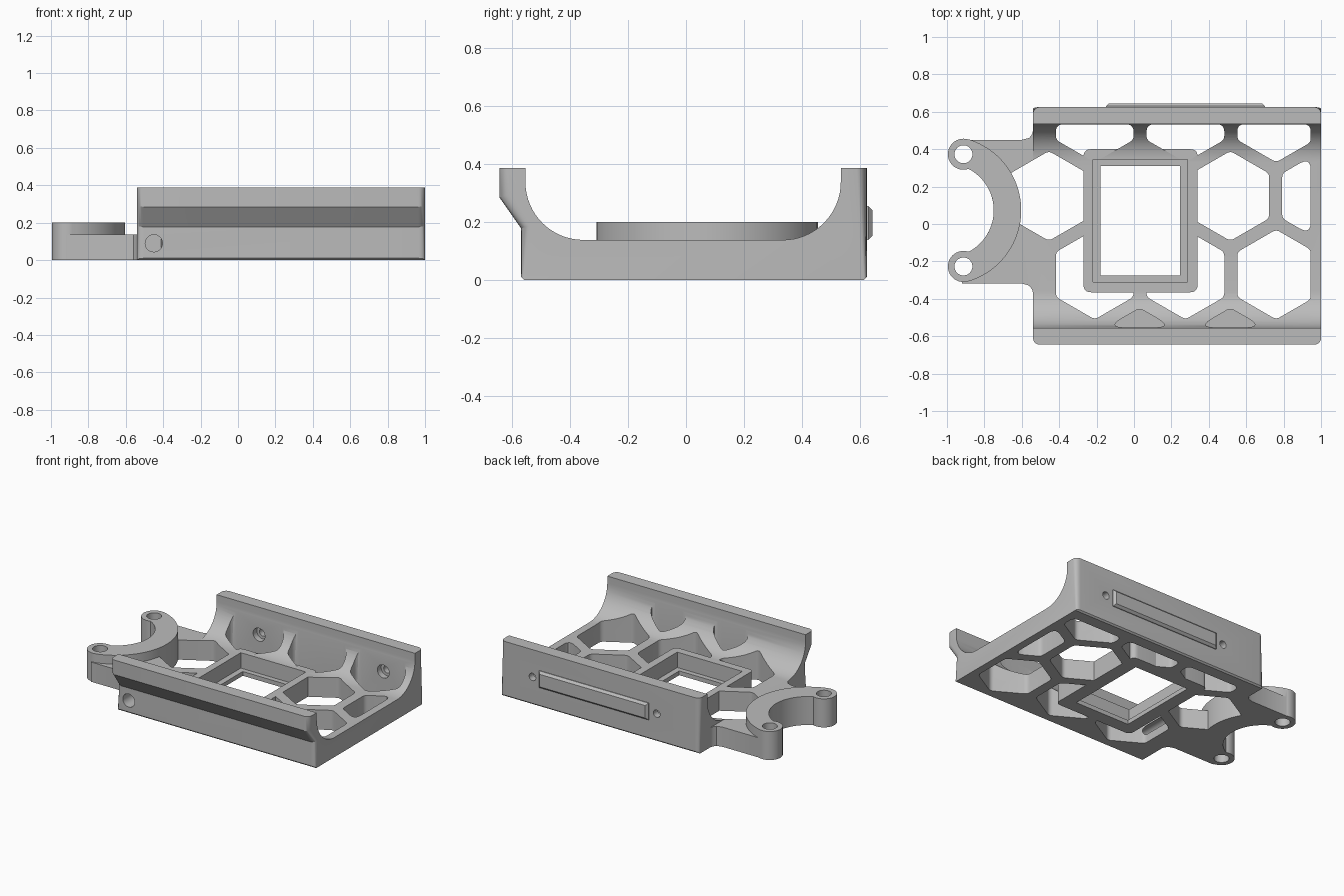
import bpy, bmesh, math
from mathutils import Vector

cube = bpy.data.objects.get("Cube")
if cube:
    bpy.data.objects.remove(cube, do_unlink=True)

grey = bpy.data.materials.new("plain grey")
grey.use_nodes = True
grey.diffuse_color = (0.5, 0.5, 0.5, 1)
grey.node_tree.nodes["Principled BSDF"].inputs["Base Color"].default_value = (0.5, 0.5, 0.5, 1)


def to_object(name, bm):
    bmesh.ops.recalc_face_normals(bm, faces=bm.faces)
    mesh = bpy.data.meshes.new(name)
    bm.to_mesh(mesh)
    bm.free()
    mesh.materials.append(grey)
    ob = bpy.data.objects.new(name, mesh)
    bpy.context.collection.objects.link(ob)
    return ob


def prism_mesh(points, depth):
    bm = bmesh.new()
    face = bm.faces.new([bm.verts.new(p) for p in points])
    new = bmesh.ops.extrude_face_region(bm, geom=[face])["geom"]
    bmesh.ops.translate(bm, vec=depth, verts=[g for g in new if isinstance(g, bmesh.types.BMVert)])
    return bm


def slab(name, outline, z0, z1):
    return to_object(name, prism_mesh([(x, y, z0) for x, y in outline], (0, 0, z1 - z0)))


def arc(cx, cy, r, a0, a1, n):
    angles = [math.radians(a0 + (a1 - a0) * i / n) for i in range(n + 1)]
    return [(cx + r * math.cos(a), cy + r * math.sin(a)) for a in angles]


def circle(cx, cy, r, n=40):
    return arc(cx, cy, r, 0, 360, n)[:-1]


def rounded(points, r, n=5):
    # replace every corner with a short tangent curve
    out, pts = [], [Vector(p) for p in points]
    for i, p in enumerate(pts):
        a, b = pts[i - 1] - p, pts[(i + 1) % len(pts)] - p
        half = a.angle(b) / 2
        d = min(r / math.tan(half), a.length * .48, b.length * .48)
        s, e = p + a.normalized() * d, p + b.normalized() * d
        for k in range(n + 1):
            t = k / n
            out.append(tuple(s * (1 - t) ** 2 + p * 2 * t * (1 - t) + e * t * t))
    return out


def rect(x0, x1, y0, y1):
    return [(x0, y0), (x1, y0), (x1, y1), (x0, y1)]


def clip(points, axis, limit, sign):
    # keep the part of a convex outline on one side of a line
    out, pts = [], [Vector(p) for p in points]
    for i, p in enumerate(pts):
        q = pts[i - 1]
        dp, dq = sign * (limit - p[axis]), sign * (limit - q[axis])
        if dp * dq < 0:
            out.append(q.lerp(p, dq / (dq - dp)))
        if dp >= 0:
            out.append(p)
    return out


def combine(target, tool, operation):
    mod = target.modifiers.new("combine", 'BOOLEAN')
    mod.operation, mod.object, mod.solver = operation, tool, 'EXACT'
    bpy.context.view_layer.objects.active = target
    bpy.ops.object.modifier_apply(modifier=mod.name)
    bpy.data.objects.remove(tool, do_unlink=True)


def cut(target, tool):
    combine(target, tool, 'DIFFERENCE')


def add(target, tool):
    combine(target, tool, 'UNION')


def bore(x, z, r, y0, y1):
    return to_object("bore", prism_mesh([(px, y0, pz) for px, pz in circle(x, z, r, 28)], (0, y1 - y0, 0)))


FLOOR, TOP, LEFT, RIGHT = 0.138, 0.387, -0.54, 1.0

# trough-shaped tray with two side walls
profile = [(-.56, 0), (.615, 0), (.625, .01), (.625, TOP), (.535, TOP)]
profile += arc(.335, FLOOR + .2, .2, 0, -90, 16)
profile += arc(-.355, FLOOR + .2, .2, -90, -180, 16)
profile += [(-.555, TOP), (-.645, TOP), (-.645, .285), (-.57, .178), (-.57, .01)]
bm = prism_mesh([(LEFT, y, z) for y, z in profile], (RIGHT - LEFT, 0, 0))
corners = []
for e in bm.edges:
    a, b = (v.co for v in e.verts)
    outer = all(c.y > .62 or c.y < -.565 for c in (a, b))
    if outer and abs(a.x - b.x) < .001 and abs(a.z - b.z) > .05:
        corners.append(e)
bmesh.ops.bevel(bm, geom=corners, offset=.035, segments=5, profile=.5, affect='EDGES')
tray = to_object("tray", bm)

# arm plate that carries the crescent
arm = [(-.92, .45), (-.60, .45), (-.56, .46), (-.545, .48), (-.535, .52), (-.48, .52),
       (-.48, -.39), (-.535, -.39), (-.545, -.35), (-.56, -.33), (-.60, -.317), (-.92, -.317)]
add(tray, slab("arm_plate", arm, 0, FLOOR))

# honeycomb openings
HEX, PITCH = .24, .485
for row, columns in ((.57, (-.21, .275, .76)), (.15, (-.455, .515, 1.0)),
                     (-.27, (-.21, .275, .76)), (-.69, (.03, .515))):
    for cx in columns:
        cell = arc(cx, row, HEX, 30, 330, 5)
        for axis, limit, sign in ((0, .945, 1), (1, .533, 1), (1, -.553, -1)):
            cell = clip(cell, axis, limit, sign)
        bottom = .05 if row < -.5 else -.1
        cut(tray, slab("cell_cutter", rounded(cell, .04), bottom, .6))

# rectangular frame in the floor
add(tray, slab("frame", rounded(rect(-.27, .34, -.365, .40), .04), 0, FLOOR))
cut(tray, slab("recess_cutter", rect(-.22, .285, -.31, .345), .03, .6))
cut(tray, slab("window_cutter", rect(-.18, .245, -.275, .31), -.1, .6))

# crescent with an eyelet at each end
CX, CY, INNER, OUTER, SWEEP = -1.0, .073, .25, .397, 73
crescent = arc(CX, CY, OUTER, -SWEEP, SWEEP, 48) + arc(CX, CY, INNER, SWEEP, -SWEEP, 40)
cut(tray, slab("bay_cutter", circle(CX, CY, INNER, 96), -.1, .6))
add(tray, slab("crescent", crescent, 0, .2))
for ey in (.373, -.227):
    add(tray, slab("eyelet", circle(-.912, ey, .083), 0, .2))
for ey in (.373, -.227):
    cut(tray, slab("eyelet_cutter", circle(-.912, ey, .048), -.1, .6))

# screw holes in the back wall and one long bore in the front
for x in (-.21, .755):
    cut(tray, bore(x, .195, .026, .45, .7))
    cut(tray, bore(x, .195, .046, .45, .575))
cut(tray, bore(-.45, .09, .046, -.7, -.15))

# raised bar on the back wall
bm = prism_mesh([(x, .615, z) for x, z in rect(-.15, .70, .137, .255)], (0, .03, 0))
rim = [e for e in bm.edges if all(v.co.y > .64 for v in e.verts)]
bmesh.ops.bevel(bm, geom=rim, offset=.015, segments=1, affect='EDGES')
to_object("back_bar", bm)

# smooth curved surfaces, sharp edges elsewhere
for name in ("tray", "back_bar"):
    ob = bpy.data.objects[name]
    bpy.ops.object.select_all(action='DESELECT')
    ob.select_set(True)
    bpy.context.view_layer.objects.active = ob
    bpy.ops.object.shade_smooth_by_angle(angle=math.radians(28))
